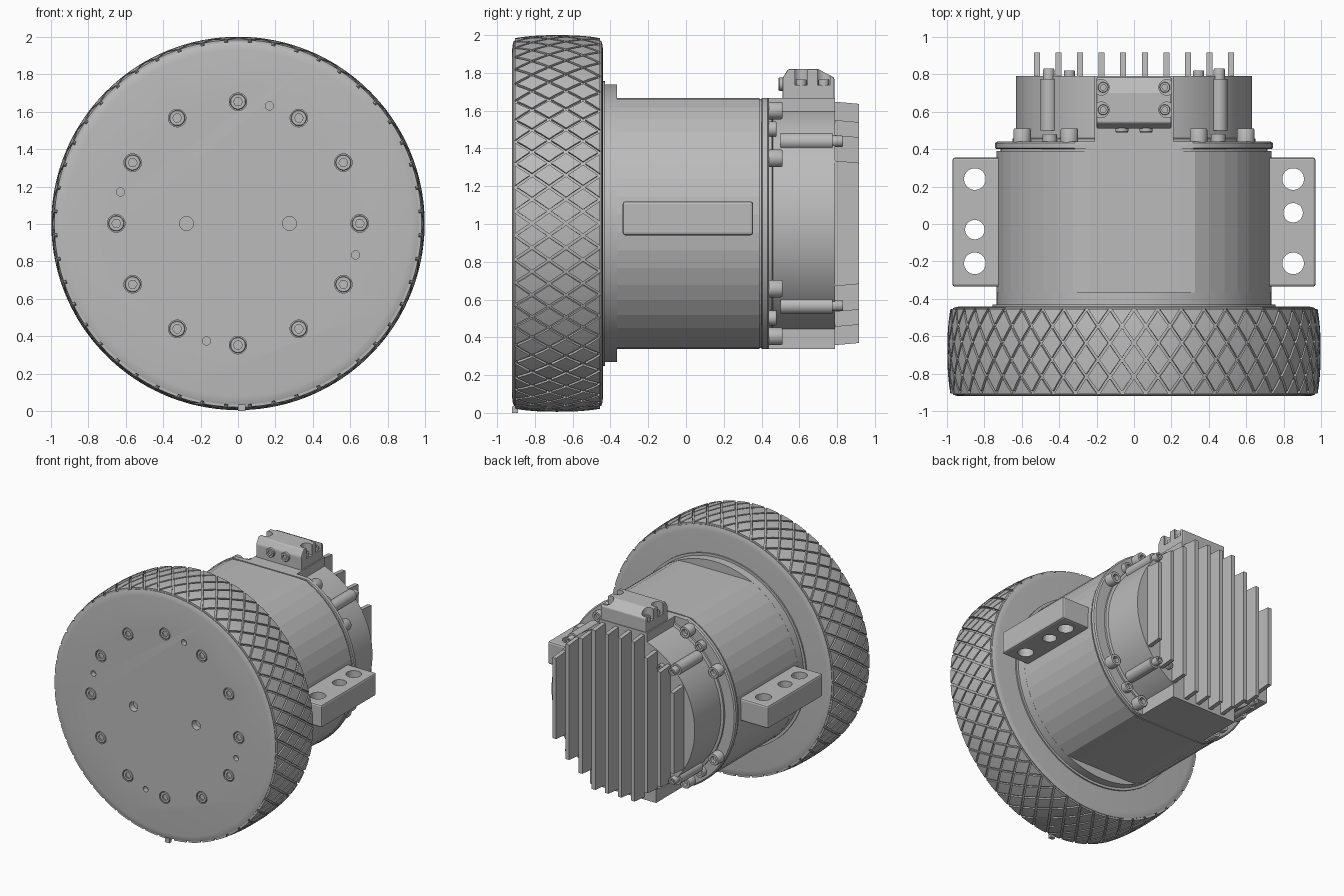
import bpy, bmesh
from math import sin, cos, pi, radians, sqrt
from mathutils import Vector

cube = bpy.data.objects.get("Cube")
if cube:
    bpy.data.objects.remove(cube, do_unlink=True)

GREY = (0.5, 0.5, 0.5, 1)
metal = bpy.data.materials.new("plain_grey")
metal.use_nodes = True
metal.diffuse_color = GREY
metal.node_tree.nodes["Principled BSDF"].inputs["Base Color"].default_value = GREY
CZ = 1.003      # wheel axis height
FLAT = 0.665    # half height between the two motor flats


def ring(r, d, n=48, x=0, c=CZ, axis="y", clip=9, sides=0):
    """Circle (or polygon with given sides) at distance d along the axis."""
    pts = []
    for i in range(n):
        a = 2 * pi * (i + 0.5) / n
        rr = r
        if sides:
            seg = 2 * pi / sides
            rr = r * cos(seg / 2) / cos(a % seg - seg / 2)
        u, v = rr * cos(a), max(-clip, min(clip, rr * sin(a)))
        pts.append(Vector((x + u, d, c + v)) if axis == "y" else Vector((x + u, c + v, d)))
    return pts


def loft(bm, rings):
    rows = [[bm.verts.new(p) for p in r] for r in rings]
    n = len(rows[0])
    for a, b in zip(rows, rows[1:]):
        for i in range(n):
            bm.faces.new((a[i], a[(i + 1) % n], b[(i + 1) % n], b[i]))
    bm.faces.new(rows[0])
    bm.faces.new(rows[-1])


def finish(bm, name, smooth=False, bevel=0):
    bmesh.ops.recalc_face_normals(bm, faces=bm.faces)
    me = bpy.data.meshes.new(name)
    bm.to_mesh(me)
    bm.free()
    me.materials.append(metal)
    ob = bpy.data.objects.new(name, me)
    bpy.context.collection.objects.link(ob)
    if bevel:
        m = ob.modifiers.new("edge", "BEVEL")
        m.width, m.segments, m.limit_method = bevel, 2, "ANGLE"
    if smooth:
        bpy.ops.object.select_all(action="DESELECT")
        ob.select_set(True)
        bpy.context.view_layer.objects.active = ob
        bpy.ops.object.shade_smooth_by_angle(angle=radians(30))
    return ob


def solid(name, rings, smooth=False, bevel=0):
    bm = bmesh.new()
    loft(bm, rings)
    return finish(bm, name, smooth, bevel)


def box(name, x0, x1, y0, y1, z0, z1, bevel=0):
    r = [[Vector((x, y, z)) for y, z in ((y0, z0), (y1, z0), (y1, z1), (y0, z1))] for x in (x0, x1)]
    return solid(name, r, bevel=bevel)


def bolt(name, x, c, d0, d1, r, axis="y"):
    """Socket head running from d0 to its open end d1."""
    deep = d1 + (d0 - d1) * 0.4
    k = dict(n=24, x=x, c=c, axis=axis)
    edge = d1 + (d0 - d1) * 0.1
    solid(name, [ring(r, d0, **k), ring(r, edge, **k), ring(r * 0.92, d1, **k),
                 ring(r * 0.58, d1, sides=6, **k), ring(r * 0.58, deep, sides=6, **k)], True)


def cut(target, holes, axis):
    """holes: (x, c, radius, d0, d1)"""
    bm = bmesh.new()
    for x, c, r, d0, d1 in holes:
        loft(bm, [ring(r, d, 24, x, c, axis) for d in (d0, d1)])
    tool = finish(bm, target.name + "_cutter")
    tool.hide_render = True
    tool.hide_set(True)
    tool.display_type = "WIRE"
    m = target.modifiers.new("holes", "BOOLEAN")
    m.object, m.operation, m.solver = tool, "DIFFERENCE", "EXACT"


# Wheel: solid disc with a crowned tread bed
Y0, Y1, DEPTH = -0.905, -0.455, 0.014


def crown(y):
    return 0.997 - 0.016 * abs((y + 0.68) / 0.225) ** 2.5


steps = [Y0 + (Y1 - Y0) * i / 12 for i in range(13)]
profile = [(0.925, -0.92), (0.95, -0.917), (0.968, -0.911)]
profile += [(crown(y) - DEPTH, y) for y in steps]
profile += [(0.968, -0.449), (0.95, -0.443), (0.925, -0.44)]
wheel = solid("wheel", [ring(r, y, 144) for r, y in profile], True)
rim = [(0.65 * cos(i * pi / 6), CZ + 0.65 * sin(i * pi / 6)) for i in range(12)]
pins = [(0.65 * cos(radians(a)), CZ + 0.65 * sin(radians(a))) for a in (75, 165, 255, 345)]
cut(wheel, [(x, z, 0.047, -1, -0.895) for x, z in rim]
    + [(x, z, 0.022, -1, -0.88) for x, z in pins]
    + [(s * 0.275, CZ, 0.037, -1, -0.87) for s in (-1, 1)], "y")
for x, z in rim:
    bolt("wheel_bolt", x, z, -0.89, -0.919, 0.042)

# Diamond tread blocks separated by crossing helical grooves
bm = bmesh.new()
COUNT, ROWS = 48, 5
half_y, half_a = (Y1 - Y0) / ROWS, pi / COUNT
for j in range(ROWS + 1):
    for i in range(COUNT):
        mid_y, mid_a = Y0 + j * half_y, (2 * i + j % 2) * half_a
        rows = []
        for t in (-0.86, -0.43, 0, 0.43, 0.86):
            if (j == 0 and t < 0) or (j == ROWS and t > 0):
                continue
            y, w = mid_y + t * half_y, max(0.03, 0.86 - abs(t)) * half_a
            top, low = crown(y), crown(y) - DEPTH - 0.004
            rows.append([Vector((r * cos(mid_a + a), y, CZ + r * sin(mid_a + a)))
                         for r, a in ((top, -w), (top, 0), (top, w), (low, w), (low, -w))])
        loft(bm, rows)
finish(bm, "tread_blocks", True)
box("valve_tab", 0, 0.04, -0.92, -0.89, 0, 0.035)

# Hub and motor housing with flats above and below
solid("hub_lip", [ring(0.755, y, 96) for y in (-0.45, -0.43)], True)
solid("hub", [ring(0.735, y, 96) for y in (-0.44, -0.365)], True)
solid("motor_body", [ring(0.735, y, 48, clip=FLAT) for y in (-0.365, 0.39)])
solid("flange_groove", [ring(0.715, y, 64, clip=FLAT - 0.005) for y in (0.385, 0.405)])
solid("rear_flange", [ring(r, y, 64, clip=FLAT) for r, y in
                      ((0.735, 0.4), (0.742, 0.405), (0.742, 0.432), (0.732, 0.44))], True)

# Rear cover with its top and bottom blocks
solid("rear_cover", [ring(r, y, 64) for r, y in ((0.65, 0.43), (0.65, 0.455), (0.63, 0.46), (0.63, 0.79))], True)
box("top_block", -0.21, 0.21, 0.43, 0.79, 1.4, CZ + FLAT)
box("bottom_block", -0.29, 0.29, 0.43, 0.79, CZ - FLAT, 0.6)

# Cooling fins, following the round cover towards the sides
for k in range(5):
    x = 0.0575 + 0.115 * k
    h = 0.645 if k < 2 else sqrt(0.61 ** 2 - x * x) + 0.01
    for s in (-1, 1):
        rows = [[Vector((s * x + w, y, CZ + v)) for y, v in
                 ((0.78, -h), (0.915, -h + 0.012), (0.915, h - 0.012), (0.78, h))]
                for w in (-0.016, 0.016)]
        solid("cooling_fin", rows)

# Bolts around the flange and cover, mirrored into four quadrants
for sx in (-1, 1):
    for sz in (-1, 1):
        for a in (30, 60):
            bolt("flange_bolt", sx * 0.69 * cos(radians(a)), CZ + sz * 0.69 * sin(radians(a)),
                 0.43, 0.51, 0.047)
        bolt("small_flange_bolt", sx * 0.45, CZ + sz * 0.5, 0.43, 0.48, 0.04)
        x, z = sx * 0.455, CZ + sz * 0.435
        solid("cover_boss", [ring(0.045, y, 24, x, z) for y in (0.5, 0.775)], True)
        bolt("cover_bolt", x, z, 0.77, 0.83, 0.03)
        bolt("inner_cover_bolt", sx * 0.345, CZ + sz * 0.43, 0.78, 0.82, 0.03)

# Terminal box with notched corners for its screws
outline = ((0.51, 1.66), (0.51, 1.77), (0.54, 1.82), (0.7, 1.82), (0.785, 1.775), (0.785, 1.66))
terminal = solid("terminal_box", [[Vector((x, y, z)) for y, z in outline] for x in (-0.2, 0.2)], bevel=0.008)
screws = [(s * 0.165, y) for s in (-1, 1) for y in (0.61, 0.73)]
cut(terminal, [(x * 1.06, y, 0.042, 1.735, 1.9) for x, y in screws], "z")
for x, y in screws:
    bolt("terminal_screw", x, y, 1.73, 1.765, 0.028, "z")
for x in (-0.065, 0.065):
    bolt("cable_port", x, 1.74, 0.53, 0.49, 0.035)

# Side mounting brackets with through holes
for s, middle in ((-1, -0.03), (1, 0.06)):
    bracket = box("mounting_bracket", *sorted((s * 0.68, s * 0.97)), -0.335, 0.355, 0.94, 1.12, bevel=0.014)
    cut(bracket, [(s * 0.85, y, r, 0.8, 1.3) for y, r in
                  ((0.24, 0.058), (middle, 0.052), (-0.21, 0.058))], "z")
